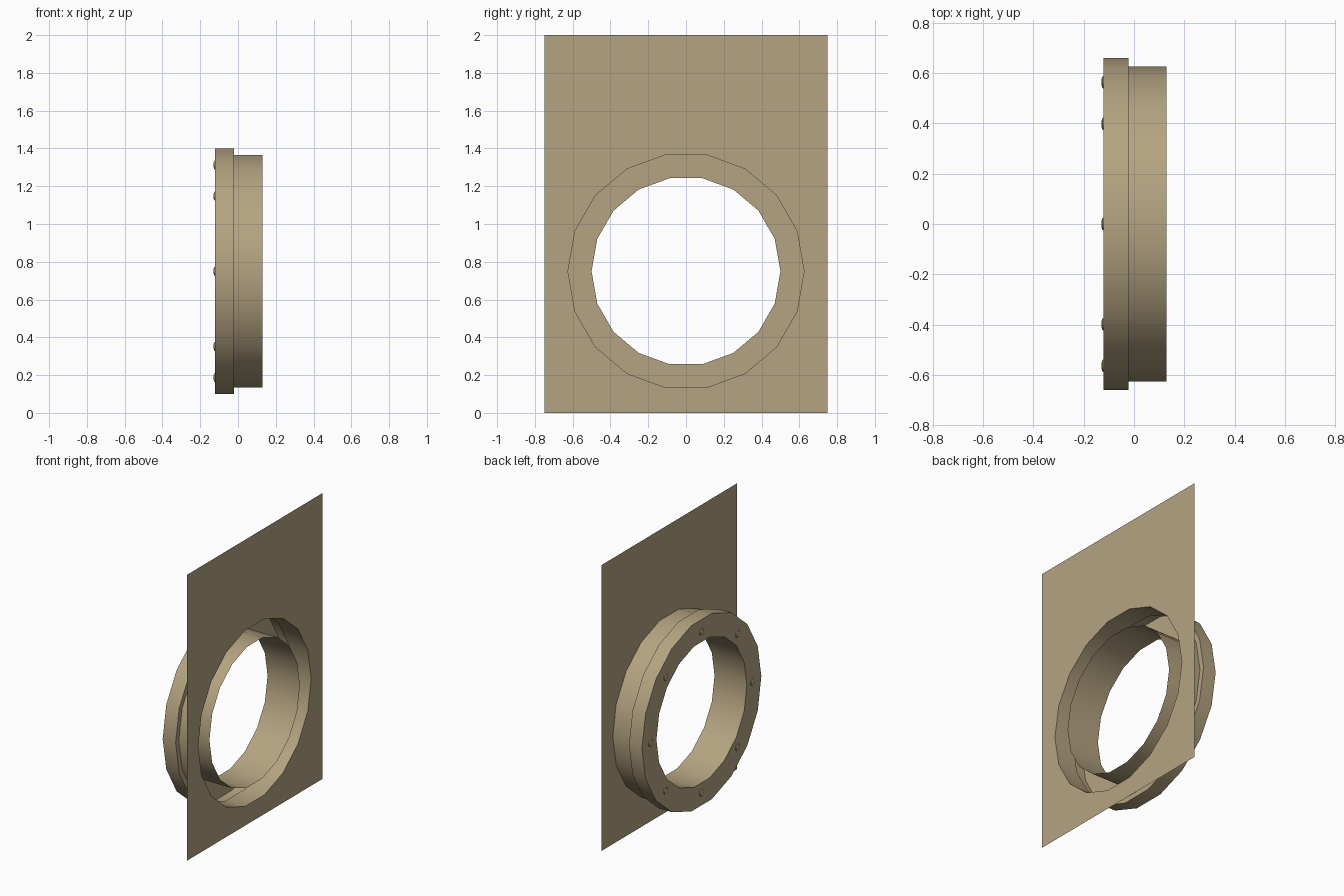
import bpy, bmesh
from math import cos, sin, pi, radians
from mathutils import Vector

if "Cube" in bpy.data.objects:
    bpy.data.objects.remove(bpy.data.objects["Cube"])

CZ = 0.75                                   # height of the opening's centre
X_WALL, X_STEP, X_FACE = 0.129, -0.021, -0.121
SIDES = 18

tan = bpy.data.materials.new("tan_paint")
tan.diffuse_color = (0.46, 0.37, 0.22, 1)
tan.use_nodes = True
tan.node_tree.nodes["Principled BSDF"].inputs["Base Color"].default_value = tan.diffuse_color


def ring(bm, x, r, n, cy=0.0, cz=CZ):
    return [bm.verts.new((x, cy + r * cos(2 * pi * i / n), cz + r * sin(2 * pi * i / n)))
            for i in range(n)]


def loft(bm, profile, n, cy=0.0, cz=CZ):
    """Skin a row of (x, radius) rings around the x axis; returns the rings."""
    rings = [ring(bm, x, r, n, cy, cz) for x, r in profile]
    for a, b in zip(rings, rings[1:]):
        for i in range(n):
            j = (i + 1) % n
            bm.faces.new((a[i], a[j], b[j], b[i]))
    return rings


def finish(bm, name, smooth=True):
    me = bpy.data.meshes.new(name)
    bm.to_mesh(me)
    bm.free()
    ob = bpy.data.objects.new(name, me)
    bpy.context.collection.objects.link(ob)
    me.materials.append(tan)
    if smooth:
        bpy.ops.object.select_all(action='DESELECT')
        ob.select_set(True)
        bpy.context.view_layer.objects.active = ob
        bpy.ops.object.shade_smooth_by_angle(angle=radians(30))
    return ob


# Thin wall sheet with a polygonal opening
bm = bmesh.new()
hole = ring(bm, X_WALL, 0.625, SIDES)
corners = [bm.verts.new((X_WALL, y, z))
           for y, z in ((0.75, 0), (0.75, 2), (-0.75, 2), (-0.75, 0))]
edges = [bm.edges.new((loop[i - 1], loop[i]))
         for loop in (hole, corners) for i in range(len(loop))]
bmesh.ops.triangle_fill(bm, use_beauty=True, edges=edges, normal=Vector((1, 0, 0)))
for f in bm.faces:
    f.normal_update()
    if f.normal.x < 0:
        f.normal_flip()
finish(bm, "wall_panel", smooth=False)

# Hollow porthole frame: sleeve, step, flange rim, face plate, inner tube
bm = bmesh.new()
loft(bm, [(X_WALL, 0.625), (X_STEP, 0.625), (X_STEP, 0.66), (X_FACE, 0.66),
          (X_FACE, 0.5), (X_WALL, 0.5)], SIDES)
bmesh.ops.reverse_faces(bm, faces=bm.faces)
# outward means away from the hollow between sleeve and tube
bm.faces.ensure_lookup_table()
bm.normal_update()
f = bm.faces[0]
c = f.calc_center_median()
if f.normal.dot(Vector((0, c.y, c.z - CZ))) < 0:
    bmesh.ops.reverse_faces(bm, faces=bm.faces)
finish(bm, "porthole_frame")

# Eight domed rivets on the face plate
bm = bmesh.new()
for k in range(8):
    a = k * pi / 4
    rings = loft(bm, [(X_FACE, 0.025), (X_FACE - 0.005, 0.0215), (X_FACE - 0.008, 0.0125)],
                 12, 0.5625 * cos(a), CZ + 0.5625 * sin(a))
    tip = bm.verts.new((X_FACE - 0.009, 0.5625 * cos(a), CZ + 0.5625 * sin(a)))
    top = rings[-1]
    for i in range(12):
        bm.faces.new((top[i], top[(i + 1) % 12], tip))
bm.normal_update()
if sum(f.normal.x for f in bm.faces) > 0:
    bmesh.ops.reverse_faces(bm, faces=bm.faces)
finish(bm, "rivets")
